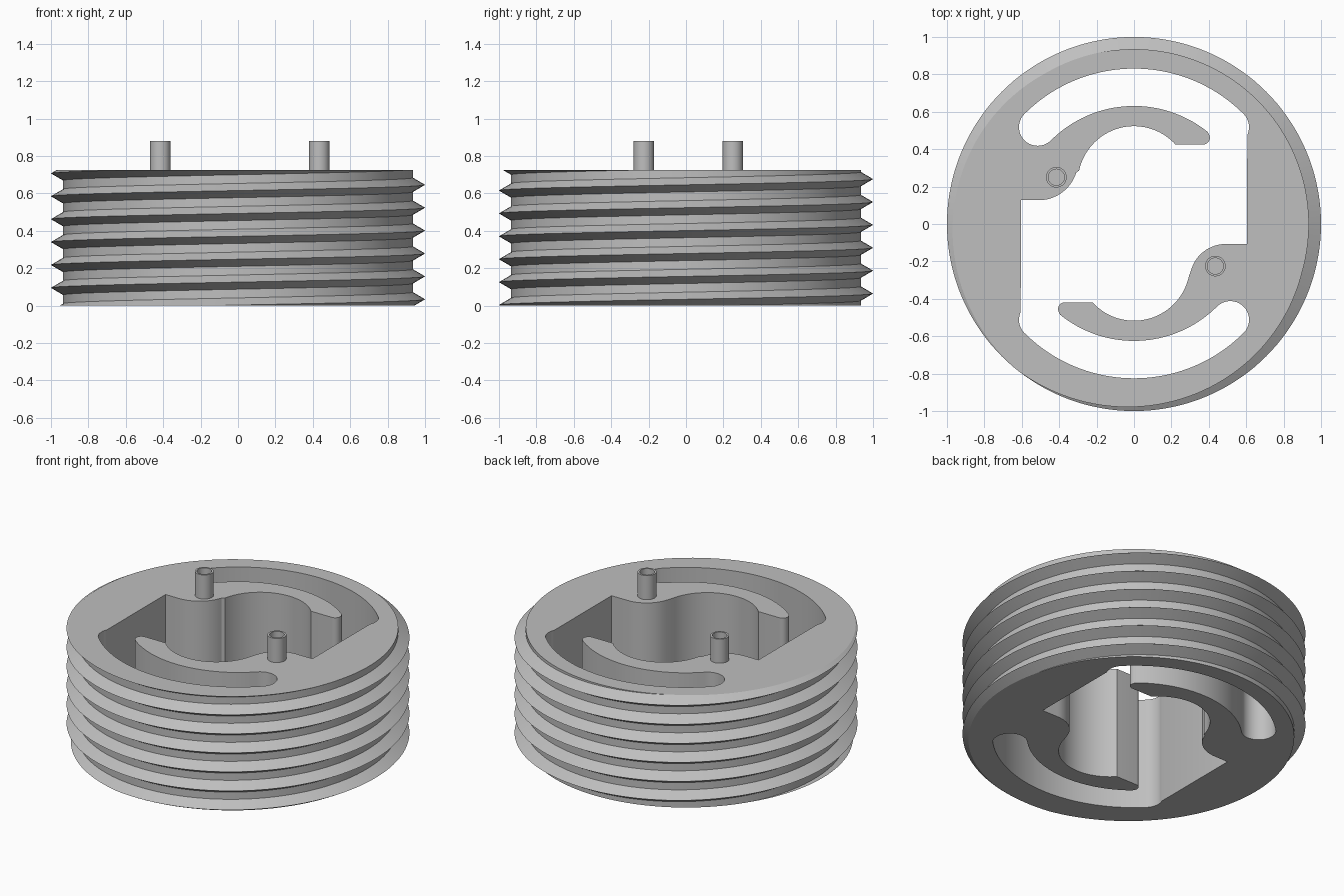
import bpy, bmesh
from math import sin, cos, pi, radians
from mathutils import Vector

if "Cube" in bpy.data.objects:
    bpy.data.objects.remove(bpy.data.objects["Cube"])

HEIGHT = 0.725          # body height
PITCH = 0.1224          # thread rise per turn
ROOT, CREST = 0.935, 1.0
HALF = 0.038            # half width of a thread at its root
START = 0.034           # height of the first crest on the +x side
COLUMNS = 144

steel = bpy.data.materials.new("grey_metal")
steel.use_nodes = True
grey = (0.52, 0.52, 0.52, 1)
steel.diffuse_color = grey
steel.node_tree.nodes["Principled BSDF"].inputs["Base Color"].default_value = grey


def finish(bm, name):
    bmesh.ops.recalc_face_normals(bm, faces=bm.faces)
    mesh = bpy.data.meshes.new(name)
    bm.to_mesh(mesh)
    bm.free()
    mesh.materials.append(steel)
    obj = bpy.data.objects.new(name, mesh)
    bpy.context.collection.objects.link(obj)
    return obj


def smooth(obj):
    bpy.ops.object.select_all(action='DESELECT')
    obj.select_set(True)
    bpy.context.view_layer.objects.active = obj
    bpy.ops.object.shade_smooth_by_angle(angle=radians(30))


def arc(cx, cy, r, a0, a1, steps):
    angles = [radians(a0 + (a1 - a0) * i / steps) for i in range(steps + 1)]
    return [(cx + r * cos(a), cy + r * sin(a)) for a in angles]


# Threaded body: helical V thread, trimmed flat at both ends
def threaded_body():
    bm = bmesh.new()
    profile = [(ROOT, -HALF), (CREST, 0), (ROOT, HALF)]
    columns = []
    for i in range(COLUMNS):
        a = 2 * pi * i / COLUMNS
        column = []
        for turn in range(-3, 10):
            for r, dz in profile:
                z = START + dz + PITCH * (turn + i / COLUMNS)
                column.append(bm.verts.new((r * cos(a), r * sin(a), z)))
        columns.append(column)
    for i in range(COLUMNS):
        here = columns[i]
        # the last column joins the first one turn higher
        there = columns[i + 1] if i + 1 < COLUMNS else columns[0][3:]
        for j in range(len(there) - 1):
            bm.faces.new((here[j], there[j], there[j + 1], here[j + 1]))
    for z, direction in ((0, -1), (HEIGHT, 1)):
        bmesh.ops.bisect_plane(bm, geom=bm.verts[:] + bm.edges[:] + bm.faces[:],
                               dist=1e-6, plane_co=(0, 0, z),
                               plane_no=(0, 0, direction), clear_outer=True)
        rim = [e for e in bm.edges if e.is_boundary
               and all(abs(v.co.z - z) < 1e-4 for v in e.verts)]
        bmesh.ops.edgeloop_fill(bm, edges=rim)
    return finish(bm, "threaded_body")


# Half of the opening: slot around a hooked arm, down to the shelf
def half_opening(bx, by, br):
    points = arc(0.515, 0.515, 0.1, -25, 45, 8)
    points += arc(0, 0, 0.828, 45, 135, 40)[1:]
    points += arc(-0.515, 0.515, 0.1, 135, 315, 20)[1:]
    points += arc(0, 0, 0.628, 135, 51, 36)[1:]
    points += arc(0.37, 0.458, 0.036, 51, -90, 12)[1:]
    points += arc(0, 0.22, 0.3, 42.3, 168, 30)
    points += arc(bx, by, br, -12, -90, 14)[1:]
    points.append((-0.605, by - br))
    return points


def opening_cutter():
    outline = half_opening(-0.51, 0.335, 0.211)
    outline += [(-x, -y) for x, y in half_opening(-0.49, 0.302, 0.192)]
    bm = bmesh.new()
    face = bm.faces.new([bm.verts.new((x, y + 0.003, -0.2)) for x, y in outline])
    top = bmesh.ops.extrude_face_region(bm, geom=[face])["geom"]
    bmesh.ops.translate(bm, vec=(0, 0, HEIGHT + 0.4),
                        verts=[g for g in top if isinstance(g, bmesh.types.BMVert)])
    cutter = finish(bm, "opening_cutter")
    cutter.hide_render = True
    return cutter


body = threaded_body()
cutter = opening_cutter()
cut = body.modifiers.new("opening", 'BOOLEAN')
cut.operation = 'DIFFERENCE'
cut.solver = 'EXACT'
cut.object = cutter
bpy.ops.object.select_all(action='DESELECT')
body.select_set(True)
bpy.context.view_layer.objects.active = body
bpy.ops.object.modifier_apply(modifier=cut.name)
bpy.data.objects.remove(cutter)
smooth(body)


# Hollow pins standing on the two arms
def pin(name, x, y):
    bm = bmesh.new()
    profile = [(0.055, HEIGHT - 0.01), (0.055, 0.88), (0.043, 0.88),
               (0.043, HEIGHT + 0.005), (0, HEIGHT + 0.005)]
    verts = [bm.verts.new((x + r, y, z)) for r, z in profile]
    edges = [bm.edges.new(pair) for pair in zip(verts, verts[1:])]
    bmesh.ops.spin(bm, geom=verts + edges, cent=Vector((x, y, 0)), axis=(0, 0, 1),
                   angle=2 * pi, steps=32)
    bmesh.ops.remove_doubles(bm, verts=bm.verts, dist=1e-5)
    smooth(finish(bm, name))


pin("back_pin", -0.415, 0.25)
pin("front_pin", 0.435, -0.225)
